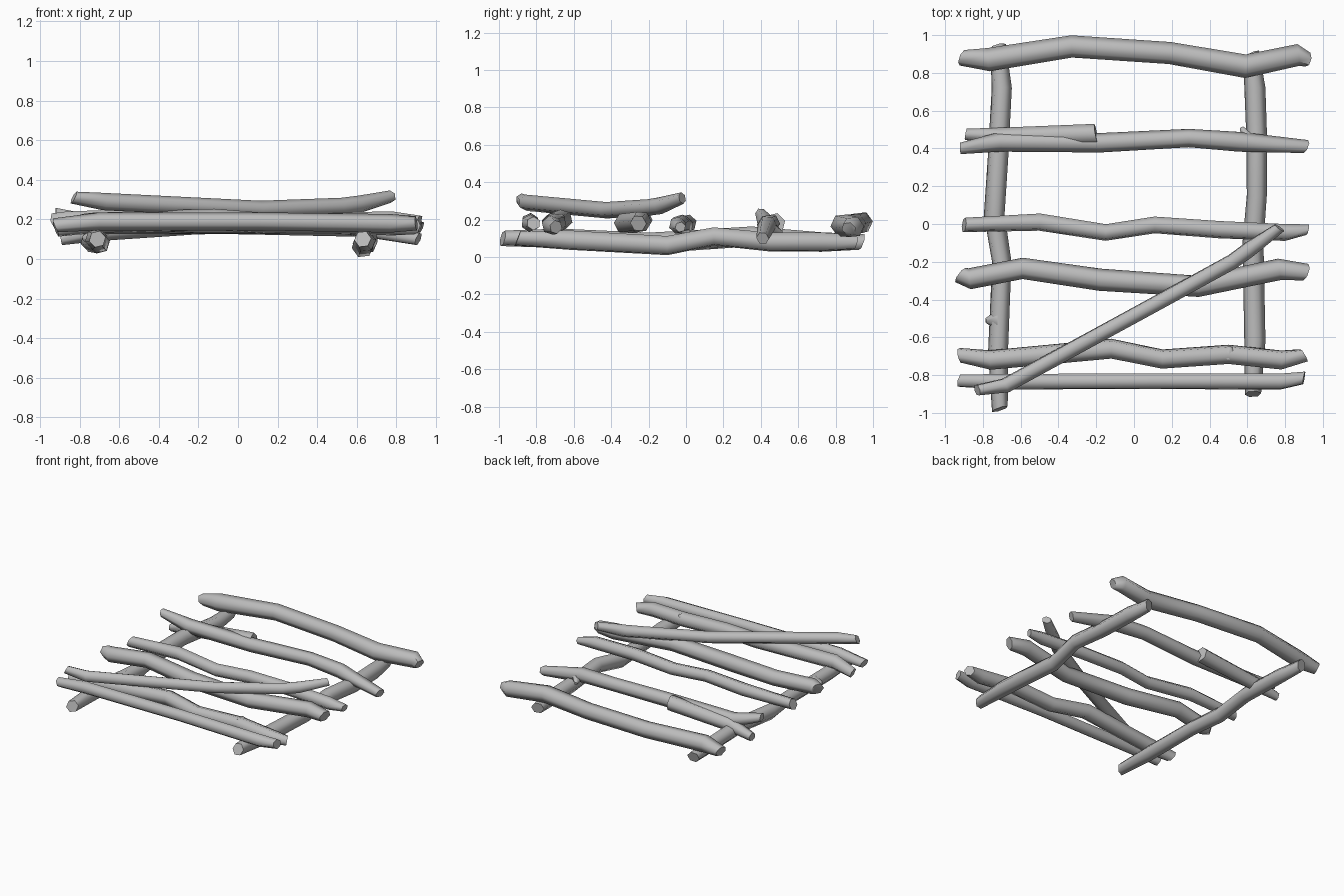
import bpy, bmesh, math, random
from mathutils import Vector

random.seed(4)
if "Cube" in bpy.data.objects:
    bpy.data.objects.remove(bpy.data.objects["Cube"], do_unlink=True)

wood = bpy.data.materials.new("grey_wood")
GREY = (0.5, 0.5, 0.5, 1)
wood.diffuse_color = GREY
wood.use_nodes = True
wood.node_tree.nodes["Principled BSDF"].inputs["Base Color"].default_value = GREY
SIDES = 6


def log(name, points, radius, start=0.8, end=0.8, slant=0.35):
    """Bent stick through points, with tapered, obliquely cut ends."""
    pts = [Vector(p) for p in points]
    bm = bmesh.new()
    rings = []
    last = len(pts) - 1
    twist = random.uniform(0, 1)
    for i, p in enumerate(pts):
        axis = (pts[min(i + 1, last)] - pts[max(i - 1, 0)]).normalized()
        side = axis.cross(Vector((0, 0, 1))).normalized()
        up = side.cross(axis)
        r = radius * (start if i == 0 else end if i == last else random.uniform(0.97, 1.05))
        cut = random.uniform(0, 2 * math.pi)
        ring = []
        for k in range(SIDES):
            a = 2 * math.pi * k / SIDES + twist
            co = p + r * (side * math.cos(a) + up * math.sin(a))
            if i in (0, last):
                co += axis * r * slant * math.cos(a - cut)
            ring.append(bm.verts.new(co))
        rings.append(ring)
    for a, b in zip(rings, rings[1:]):
        for k in range(SIDES):
            n = (k + 1) % SIDES
            bm.faces.new((a[k], a[n], b[n], b[k]))
    bm.faces.new(rings[0][::-1])
    bm.faces.new(rings[-1])
    bmesh.ops.recalc_face_normals(bm, faces=bm.faces)
    mesh = bpy.data.meshes.new(name)
    bm.to_mesh(mesh)
    bm.free()
    mesh.materials.append(wood)
    obj = bpy.data.objects.new(name, mesh)
    bpy.context.collection.objects.link(obj)
    bpy.ops.object.select_all(action="DESELECT")
    obj.select_set(True)
    bpy.context.view_layer.objects.active = obj
    bpy.ops.object.shade_smooth_by_angle(angle=math.radians(62))
    return obj


# Two long side rails lying on the ground
log("right_rail", [(-.71, -.98, .10), (-.72, -.68, .10), (-.70, -.2, .08), (-.74, .05, .09),
                   (-.72, .35, .11), (-.70, .72, .08), (-.72, .94, .08)], .054)
log("left_rail", [(.63, -.90, .10), (.64, -.62, .09), (.63, -.10, .061), (.65, .15, .11),
                  (.65, .45, .08), (.64, .72, .08), (.62, .90, .08)], .054)

# Cross slats, front to back
log("slat_front", [(-.92, -.83, .17), (-.7, -.835, .19), (.1, -.832, .19),
                   (.77, -.835, .18), (.9, -.815, .18)], .045)
log("slat_second", [(-.92, -.695, .15), (-.76, -.72, .18), (-.12, -.66, .20), (.15, -.715, .18),
                    (.5, -.69, .18), (.78, -.72, .17), (.9, -.695, .16)], .053, .75, .7)
log("slat_third", [(-.92, -.27, .19), (-.87, -.29, .19), (-.59, -.235, .20), (-.18, -.295, .18),
                   (.34, -.33, .18), (.77, -.24, .19), (.91, -.255, .18)], .056)
log("slat_middle", [(-.9, -.005, .17), (-.5, .01, .18), (-.15, -.045, .17), (.11, -.005, .17),
                    (.45, -.03, .18), (.8, -.045, .17), (.92, -.03, .16)], .047, .85, .6)
log("slat_fifth", [(-.92, .40, .23), (-.71, .435, .17), (-.18, .43, .17), (.29, .455, .18),
                   (.56, .435, .17), (.91, .41, .10)], .05, .6, .7)
log("slat_back", [(-.91, .88, .15), (-.77, .87, .17), (-.33, .94, .185), (.19, .905, .175),
                  (.59, .835, .17), (.87, .895, .16), (.92, .87, .15)], .06, .7, .65)

# Split branch beside the fifth slat
log("split_branch", [(-.89, .475, .10), (-.71, .46, .14), (-.2, .475, .18)], .052, .6, 1.1, .15)

# Diagonal brace resting on top
log("diagonal_brace", [(-.83, -.88, .31), (-.68, -.855, .29), (.11, -.425, .25),
                       (.52, -.20, .265), (.61, -.135, .275), (.77, -.02, .315)], .045, .7, .7)

# Small broken twig stubs
log("rail_twig", [(-.73, -.51, .1), (-.785, -.51, .11)], .05, 1, .25, 0)
log("front_twig", [(.5, -.69, .19), (.51, -.655, .22)], .045, 1, .3, 0)
log("lower_twig", [(-.46, -.70, .17), (-.46, -.70, .09)], .04, 1, .3, 0)
log("back_twig", [(.6, .45, .15), (.57, .51, .13)], .04, 1, .3, 0)
